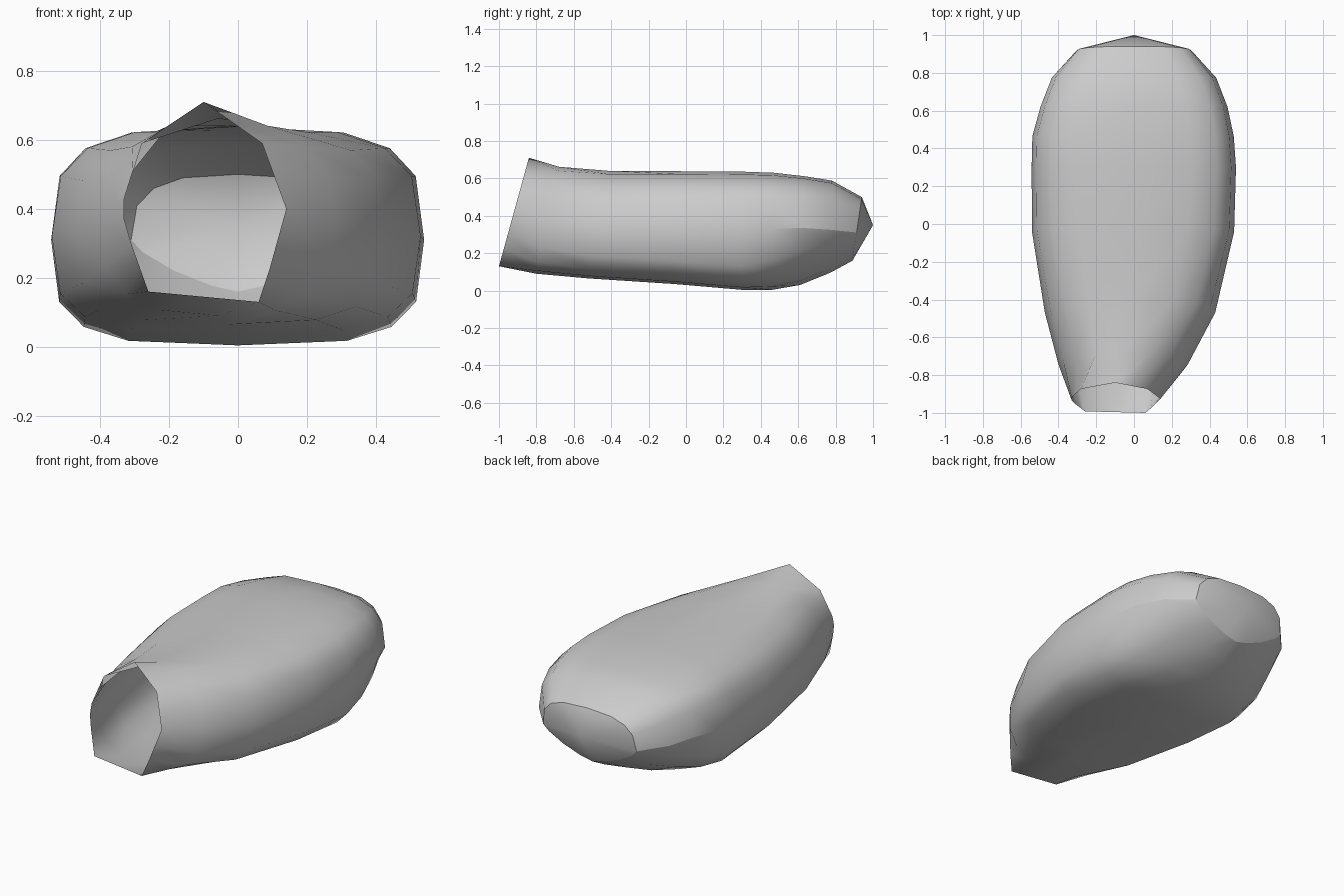
import bpy, bmesh, math

if "Cube" in bpy.data.objects:
    bpy.data.objects.remove(bpy.data.objects["Cube"])

N = 16


def section(y_top, y_bot, left, right, top, mid, bot, p_up, p_low):
    """Rounded cross-section, widest at mid, clockwise from the top."""
    pts = []
    for i in range(N):
        a = 2 * math.pi * i / N
        s, c = math.sin(a), math.cos(a)
        power = 2 / (p_up if c > -1e-6 else p_low)
        s = math.copysign(abs(s) ** power, s)
        c = math.copysign(abs(c) ** power, c)
        x = (left + right) / 2 + s * (right - left) / 2
        z = mid + c * ((top - mid) if c > 0 else (mid - bot))
        y = y_bot + (y_top - y_bot) * (z - bot) / (top - bot)
        pts.append((x, y, z))
    return pts


# Slanted, lopsided front opening
mouth = [(-.10, .71), (-.015, .65), (.07, .59), (.105, .495), (.14, .40), (.115, .31),
         (.09, .22), (.06, .13), (-.10, .145), (-.26, .16), (-.285, .23), (-.31, .30),
         (-.33, .37), (-.33, .43), (-.305, .51), (-.28, .59)]
rings = [[(x, -1 + (z - .13) / .58 * .16, z) for x, z in mouth]]

# Body sections: y top, y bottom, left, right, top, widest, bottom, squareness up / down
for s in [(-.68, -.80, -.40, .285, .662, .36, .09, 2.2, 2.6),
          (-.41, -.52, -.472, .43, .640, .33, .065, 2.7, 3.2),
          (-.02, -.06, -.54, .53, .638, .32, .035, 3.2, 3.5),
          (.30, .30, -.542, .54, .636, .31, .004, 3.4, 3.6),
          (.47, .46, -.538, .528, .630, .33, .004, 3.4, 2.8),
          (.63, .61, -.495, .495, .612, .335, .03, 3.3, 2.1),
          (.78, .77, -.435, .435, .588, .325, .095, 3.1, 1.7),
          (.94, .89, -.31, .31, .50, .31, .16, 2.9, 1.35)]:
    rings.append(section(*s))

# Loft the shell, leaving the front open
bm = bmesh.new()
loops = [[bm.verts.new(p) for p in r] for r in rings]
for a, b in zip(loops, loops[1:]):
    for i in range(N):
        j = (i + 1) % N
        bm.faces.new((a[i], a[j], b[j], b[i]))

# Shallow pointed back cap
tip = bm.verts.new((0, 1, .35))
for i in range(N):
    bm.faces.new((loops[-1][i], loops[-1][(i + 1) % N], tip))
bmesh.ops.recalc_face_normals(bm, faces=bm.faces)

# Creases around the cap and along the lower rear sides
creases = [bm.edges.get((loops[-1][i], loops[-1][(i + 1) % N])) for i in range(N)]
for side in (4, 12):
    creases += [bm.edges.get((loops[k][side], loops[k + 1][side])) for k in (5, 6, 7)]

for f in bm.faces:
    f.smooth = True
for e in creases:
    e.smooth = False

mesh = bpy.data.meshes.new("open_shell")
bm.to_mesh(mesh)
bm.free()
shell = bpy.data.objects.new("open_shell", mesh)
bpy.context.collection.objects.link(shell)
